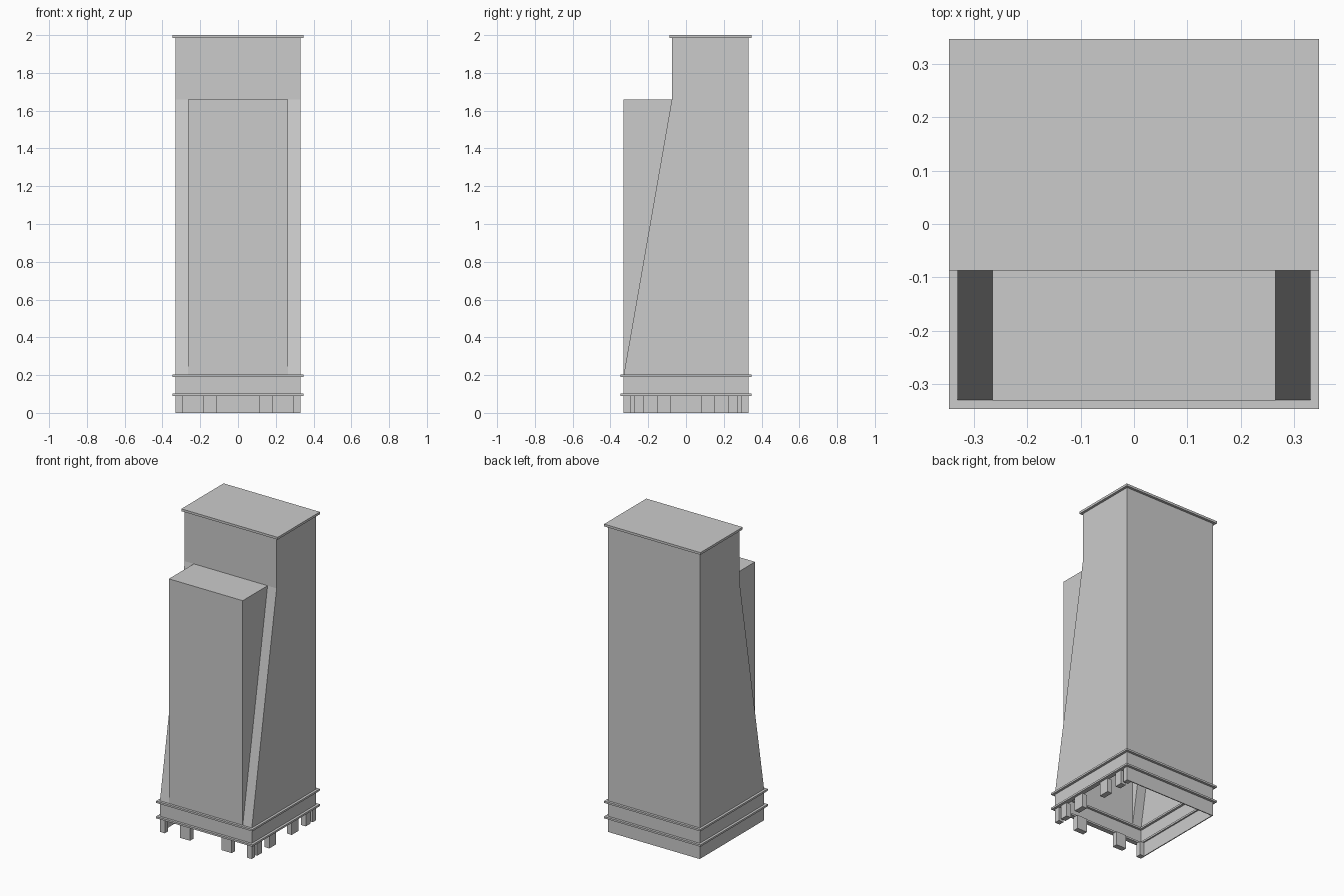
import bpy, bmesh

old = bpy.data.objects.get("Cube")
if old:
    bpy.data.objects.remove(old)

concrete = bpy.data.materials.new("concrete_grey")
concrete.use_nodes = True
GREY = (0.6, 0.6, 0.6, 1)
concrete.diffuse_color = GREY
concrete.node_tree.nodes["Principled BSDF"].inputs["Base Color"].default_value = GREY

H = 0.33          # half width of the tower
B = 0.265         # half width of the front block
TRIM = 0.346      # half width of the ledges
BASE, FOOT, SHOULDER, ROOF = 0.09, 0.2, 1.66, 1.99
SETBACK = -0.075  # front of the upper tower


def finish(name, bm):
    bmesh.ops.remove_doubles(bm, verts=bm.verts[:], dist=0.0001)
    bmesh.ops.recalc_face_normals(bm, faces=bm.faces[:])
    mesh = bpy.data.meshes.new(name)
    bm.to_mesh(mesh)
    bm.free()
    mesh.materials.append(concrete)
    ob = bpy.data.objects.new(name, mesh)
    bpy.context.collection.objects.link(ob)
    return ob


def face(bm, pts):
    return bm.faces.new([bm.verts.new(p) for p in pts])


def strip(bm, x0, x1, a, b):
    """Quad spanning x0..x1 between two (y, z) points."""
    return face(bm, [(x0, *a), (x1, *a), (x1, *b), (x0, *b)])


def box(name, lo, hi):
    bm = bmesh.new()
    bmesh.ops.create_cube(bm, size=1)
    for v in bm.verts:
        v.co = [l + (c + 0.5) * (h - l) for c, l, h in zip(v.co, lo, hi)]
    return finish(name, bm)


# Hollow tower: sloping shoulders with an upright block between them
bm = bmesh.new()
profile = [(-H, BASE), (-H, FOOT), (SETBACK, SHOULDER), (SETBACK, ROOF), (H, ROOF), (H, BASE)]
for x in (-H, H):
    face(bm, [(x, y, z) for y, z in profile])
for x0, x1 in ((-H, -B), (-B, B), (B, H)):
    for i, (a, b) in enumerate(zip(profile, profile[1:])):
        if i == 1 and x0 == -B:
            continue
        strip(bm, x0, x1, a, b)
lip = (-H, SHOULDER)
strip(bm, -B, B, profile[1], lip)
strip(bm, -B, B, lip, profile[2])
for x in (-B, B):
    face(bm, [(x, *p) for p in (profile[1], lip, profile[2])])
finish("tower", bm)

# Roof slab
box("roof_slab", (-TRIM, -0.087, 1.985), (TRIM, TRIM, 2))

# Two ledges running round the base
for name, z in (("lower_ledge", BASE), ("upper_ledge", 0.19)):
    bm = bmesh.new()
    inner = 0.315
    for s in (-1, 1):
        for zz in (z, z + 0.012):
            for a, b in ((TRIM, inner),):
                face(bm, [(s * a, -a, zz), (s * a, a, zz), (s * b, b, zz), (s * b, -b, zz)])
                face(bm, [(-a, s * a, zz), (a, s * a, zz), (b, s * b, zz), (-b, s * b, zz)])
        for r in (TRIM, inner):
            face(bm, [(s * r, -r, z), (s * r, r, z), (s * r, r, z + 0.012), (s * r, -r, z + 0.012)])
            face(bm, [(-r, s * r, z), (r, s * r, z), (r, s * r, z + 0.012), (-r, s * r, z + 0.012)])
    finish(name, bm)

# Closed ground floor walls at the back and right
T = 0.006
box("back_ground_wall", (-H, H - T, 0), (H, H, BASE))
box("side_ground_wall", (-H, -H, 0), (-H + T, H, BASE))

# Open arcade on the front and the other side
DEPTH = 0.035
for c in (-0.15, 0.15):
    box("front_pillar", (c - 0.036, -H, 0), (c + 0.036, -H + DEPTH, BASE))
for s in (-1, 1):
    for c, w in ((0.115, 0.035), (0.25, 0.025)):
        box("side_pillar", (H - DEPTH, s * c - w, 0), (H, s * c + w, BASE))
for x, y in ((-1, -1), (1, -1), (1, 1)):
    cx, cy = x * (H - DEPTH / 2), y * (H - DEPTH / 2)
    r = DEPTH / 2
    box("corner_pillar", (cx - r, cy - r, 0), (cx + r, cy + r, BASE))
